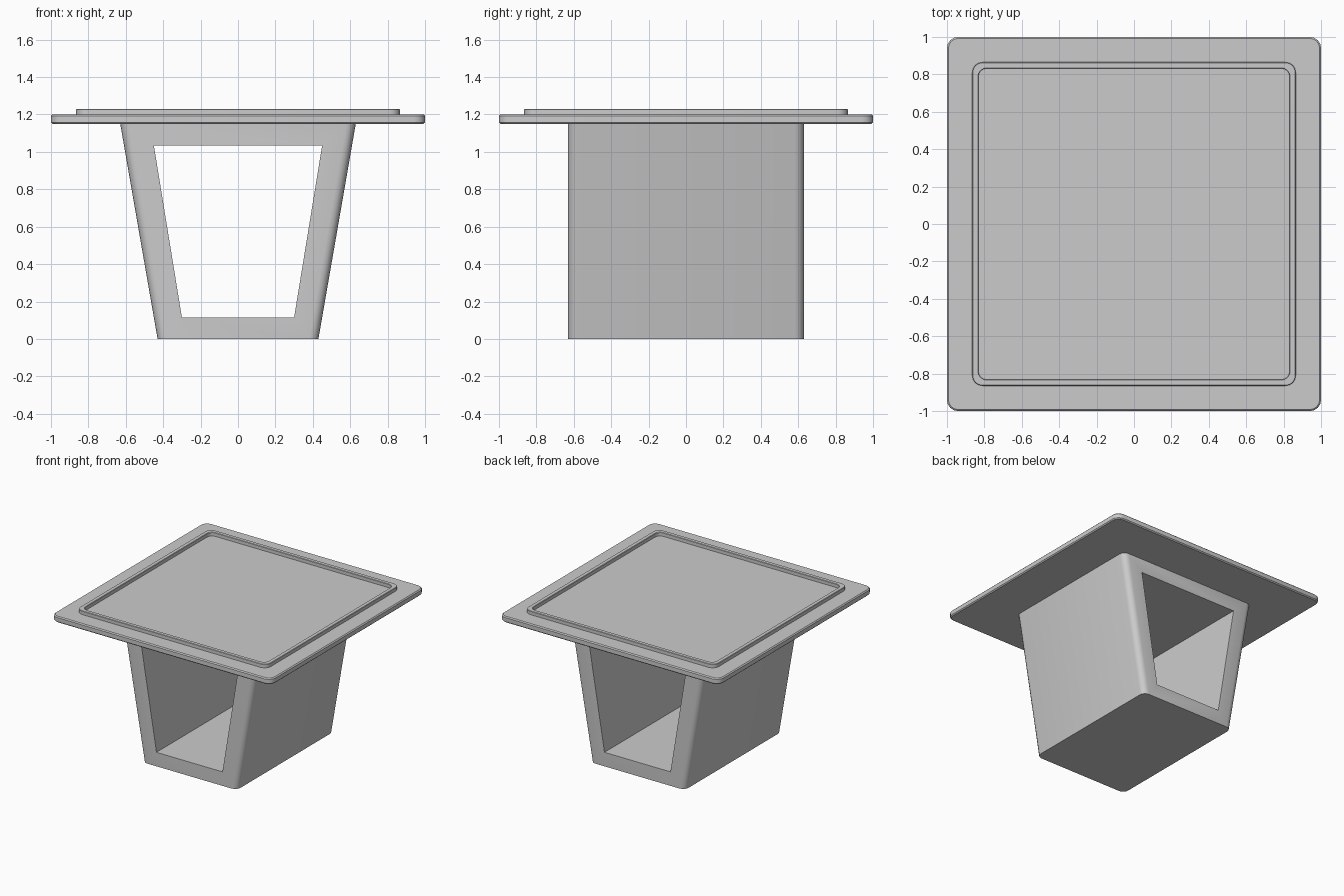
import bpy, bmesh
from math import sin, cos, pi, radians

if "Cube" in bpy.data.objects:
    bpy.data.objects.remove(bpy.data.objects["Cube"])


def loop(hx, hy, z, r, seg=4):
    """Rounded rectangle outline at height z."""
    pts = []
    for i, (sx, sy) in enumerate([(1, 1), (-1, 1), (-1, -1), (1, -1)]):
        for k in range(seg + 1):
            a = i * pi / 2 + k / seg * pi / 2
            pts.append((sx * (hx - r) + r * cos(a), sy * (hy - r) + r * sin(a), z))
    return pts


def loft(name, loops, ring=False):
    """Skin a stack of outlines; cap the ends or close it into a ring."""
    bm = bmesh.new()
    rows = [[bm.verts.new(p) for p in l] for l in loops]
    n = len(rows[0])
    pairs = list(zip(rows, rows[1:]))
    if ring:
        pairs.append((rows[-1], rows[0]))
    else:
        bm.faces.new(rows[0])
        bm.faces.new(rows[-1])
    for a, b in pairs:
        for i in range(n):
            j = (i + 1) % n
            bm.faces.new((a[i], a[j], b[j], b[i]))
    bmesh.ops.recalc_face_normals(bm, faces=bm.faces)
    me = bpy.data.meshes.new(name)
    bm.to_mesh(me)
    bm.free()
    ob = bpy.data.objects.new(name, me)
    bpy.context.collection.objects.link(ob)
    return ob


def smooth(ob):
    bpy.ops.object.select_all(action='DESELECT')
    ob.select_set(True)
    bpy.context.view_layer.objects.active = ob
    bpy.ops.object.shade_smooth_by_angle(angle=radians(35))


# Table top: thin rounded slab with softened edges
b = 0.008
top = loft("table_top", [loop(1 - b, 1 - b, 1.15, 0.06 - b), loop(1, 1, 1.15 + b, 0.06),
                         loop(1, 1, 1.20 - b, 0.06), loop(1 - b, 1 - b, 1.20, 0.06 - b)])
smooth(top)

# Raised rim around the top, slightly sunk into the slab
c = 0.003
rim = loft("raised_rim", [loop(0.865, 0.865, 1.195, 0.055), loop(0.865, 0.865, 1.23 - c, 0.055),
                          loop(0.865 - c, 0.865 - c, 1.23, 0.055 - c),
                          loop(0.832 + c, 0.832 + c, 1.23, 0.045 + c),
                          loop(0.832, 0.832, 1.23 - c, 0.045), loop(0.832, 0.832, 1.195, 0.045)],
           ring=True)
smooth(rim)

# Pedestal: block tapering in x only, with rounded upright corners
base = loft("pedestal", [loop(0.43, 0.63, 0, 0.05), loop(0.63, 0.63, 1.152, 0.05)])

# Trapezoid opening running front to back
opening = loft("opening_cutter", [[(sx * hx, sy, z) for sx, sy in
                                   [(1, 1), (-1, 1), (-1, -1), (1, -1)]]
                                  for hx, z in [(0.30, 0.115), (0.45, 1.035)]])
opening.hide_render = True
opening.hide_set(True)
cut = base.modifiers.new("opening", 'BOOLEAN')
cut.operation = 'DIFFERENCE'
cut.solver = 'EXACT'
cut.object = opening
bpy.context.view_layer.objects.active = base
base.select_set(True)
bpy.ops.object.modifier_apply(modifier="opening")
bpy.data.objects.remove(opening)
smooth(base)
